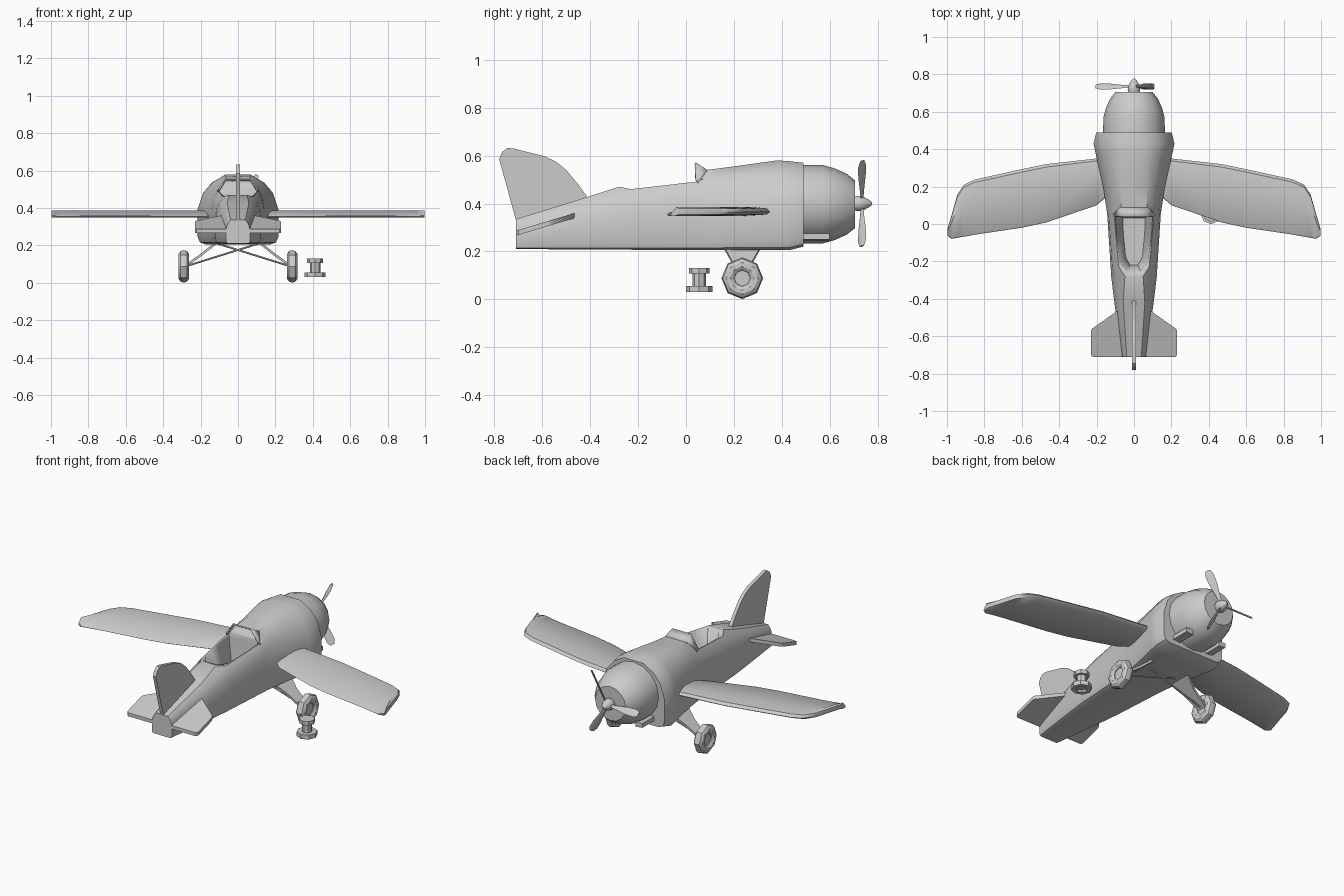
import bpy, bmesh
from math import pi, sin, cos
from mathutils import Matrix, Vector

if "Cube" in bpy.data.objects:
    bpy.data.objects.remove(bpy.data.objects["Cube"])


def finish(name, bm, mirror=False, angle=35):
    bmesh.ops.recalc_face_normals(bm, faces=bm.faces)
    me = bpy.data.meshes.new(name)
    bm.to_mesh(me)
    bm.free()
    ob = bpy.data.objects.new(name, me)
    bpy.context.collection.objects.link(ob)
    bpy.ops.object.select_all(action='DESELECT')
    ob.select_set(True)
    bpy.context.view_layer.objects.active = ob
    bpy.ops.object.shade_smooth_by_angle(angle=angle * pi / 180)
    if mirror:
        ob.modifiers.new("mirror", 'MIRROR').use_mirror_merge = False
    return ob


def loft(name, rings, mirror=False, angle=35, matrix=None, caps=True):
    """Skin a list of equal-length closed rings."""
    bm = bmesh.new()
    vs = [[bm.verts.new(p) for p in r] for r in rings]
    n = len(vs[0])
    for a, b in zip(vs, vs[1:]):
        for i in range(n):
            bm.faces.new((a[i], a[(i + 1) % n], b[(i + 1) % n], b[i]))
    if caps:
        bm.faces.new(vs[0])
        bm.faces.new(vs[-1])
    if matrix:
        bmesh.ops.transform(bm, matrix=matrix, verts=bm.verts)
    return finish(name, bm, mirror, angle)


def lathe(name, profile, center, sides, axis='Y', angle=35):
    """Revolve (position, radius) pairs about an axis through center."""
    rot = Matrix.Rotation(-pi / 2, 4, 'X') if axis == 'Y' else Matrix()
    rings = [[(r * cos(2 * pi * i / sides), r * sin(2 * pi * i / sides), h)
              for i in range(sides)] for h, r in profile]
    return loft(name, rings, angle=angle, matrix=Matrix.Translation(center) @ rot)


# Fuselage: y, half width, bottom, top, flatness of the top
stations = [(-.71, .065, .21, .335, .6), (-.42, .105, .208, .425, .55),
            (-.28, .122, .207, .47, .4), (-.23, .125, .207, .46, .65),
            (.05, .143, .205, .492, .75), (.085, .148, .205, .54, .48),
            (.20, .165, .205, .555, .4), (.38, .206, .205, .58, .32),
            (.43, .216, .205, .577, .32), (.49, .202, .22, .57, .32)]


def body_ring(y, w, lo, hi, t):
    half = [(.8, 0), (.94, .03), (1, .11), (1, .5), (t + (1 - t) * .8, .74),
            (t + (1 - t) * .48, .89), (t, 1)]
    pts = half + [(-x, z) for x, z in reversed(half)]
    return [(x * w, y, lo + z * (hi - lo)) for x, z in pts]


fuselage = loft("fuselage", [body_ring(*s) for s in stations])

# Cockpit opening, cut by a tapered block
plan = [(.1, .06), (.095, -.04), (.075, -.2), (.035, -.255)]
plan += [(-x, y) for x, y in reversed(plan)]
cutter = loft("cockpit_cutter", [
    [(x * .6, -.08 + (y + .08) * .8, .29) for x, y in plan],
    [(x, y, .47) for x, y in plan],
    [(x, y, .65) for x, y in plan]])
cutter.hide_render = True
cutter.hide_viewport = True
cut = fuselage.modifiers.new("cockpit", 'BOOLEAN')
cut.object = cutter
cut.operation = 'DIFFERENCE'
cut.solver = 'EXACT'

# Windshield of three flat panes
bm = bmesh.new()
base = [bm.verts.new(p) for p in
        [(-.112, .05, .485), (-.075, .09, .54), (.075, .09, .54), (.112, .05, .485)]]
top = [bm.verts.new(p) for p in
       [(-.105, .04, .505), (-.06, .04, .572), (.06, .04, .572), (.105, .04, .505)]]
for i in range(3):
    bm.faces.new((base[i], base[i + 1], top[i + 1], top[i]))
shield = finish("windshield", bm, angle=10)
shield.modifiers.new("thickness", 'SOLIDIFY').thickness = .008

# Engine cowl, spinner and propeller
lathe("engine_cowl", [(.47, .165), (.57, .164), (.62, .15), (.67, .128), (.705, .1)],
      (0, 0, .397), 16)
lathe("spinner", [(.70, .028), (.72, .034), (.74, .03), (.765, .016), (.777, .006)],
      (0, 0, .4), 10)
for k in range(3):
    rings = []
    for d, chord in [(.015, .016), (.06, .024), (.13, .044), (.18, .046), (.205, .026)]:
        c, s = chord / 2, .005
        rings.append([(d, c, 0), (d, 0, s), (d, -c, 0), (d, 0, -s)])
    m = (Matrix.Translation((0, .735, .4)) @ Matrix.Rotation(pi + k * 2 * pi / 3, 4, 'Y')
         @ Matrix.Rotation(pi / 4, 4, 'X'))
    loft("propeller_blade", rings, matrix=m)

# Small exhaust stubs low on the cowl sides
stub = [[(x, y, z) for x, z in [(.09, .245), (.135, .25), (.135, .275), (.09, .275)]]
        for y in (.48, .60)]
loft("exhaust_stub", stub, mirror=True)

# Wings: x, leading edge y, trailing edge y
foil = [(0, .365), (.05, .379), (.3, .386), (.97, .36), (1, .354), (.97, .349),
        (.5, .348), (.06, .354)]
spans = [(.11, .355, .17), (.16, .353, .135), (.2, .35, .10), (.47, .32, .008),
         (.6, .293, -.02), (.85, .238, -.057), (.91, .21, -.068), (.945, .155, -.074),
         (.975, .05, -.079), (.998, -.03, -.062)]
loft("wing", [[(x, le + f * (te - le), z) for f, z in foil] for x, le, te in spans],
     mirror=True)

# Sloping tailplane
edge = [(.02, -.45), (.09, -.465), (.225, -.56), (.231, -.575), (.231, -.70),
        (.222, -.71), (.02, -.71)]
loft("tailplane", [[(x, y, .36 + (y + .465) * .3 + dz) for x, y in edge]
                   for dz in (-.021, 0)], mirror=True)

# Tail fin
fin = [(-.40, .41), (-.45, .48), (-.5, .54), (-.54, .573), (-.59, .597), (-.72, .63),
       (-.745, .632), (-.768, .615), (-.78, .585), (-.71, .33), (-.70, .29), (-.45, .36)]
loft("tail_fin", [[(dx, y, z) for y, z in fin] for dx in (-.01, .01)])

# Wheels, hubs, plate struts and cross braces
for s in (-1, 1):
    bpy.ops.mesh.primitive_torus_add(
        major_segments=8, minor_segments=10, major_radius=.058, minor_radius=.029,
        location=(s * .29, .235, .088), rotation=(0, pi / 2, 0))
    bpy.context.object.name = "tyre"
    bpy.ops.object.shade_smooth_by_angle(angle=35 * pi / 180)
    bpy.ops.mesh.primitive_cylinder_add(
        vertices=8, radius=.036, depth=.026, location=(s * .29, .235, .088),
        rotation=(0, pi / 2, 0))
    bpy.context.object.name = "wheel_hub"
    a, b = Vector((s * .28, .235, .088)), Vector((-s * .11, .235, .21))
    bpy.ops.mesh.primitive_cylinder_add(
        vertices=6, radius=.005, depth=(b - a).length, location=(a + b) / 2,
        rotation=(b - a).to_track_quat('Z', 'Y').to_euler())
    bpy.context.object.name = "cross_brace"

strut = []
for x, z, w in [(.28, .09, .028), (.19, .155, .042), (.115, .215, .076)]:
    strut.append([(x - .004, .235 - w, z - .005), (x - .004, .235 + w, z - .005),
                  (x + .004, .235 + w, z + .005), (x + .004, .235 - w, z + .005)])
loft("wheel_strut", strut, mirror=True)

# Loose stepped stand under the right wing, recessed underneath
lathe("stepped_stand", [(.042, .03), (.03, .032), (.03, .056), (.056, .056),
                        (.056, .028), (.107, .028), (.107, .043), (.13, .043)],
      (.412, .055, 0), 8, axis='Z', angle=20)
